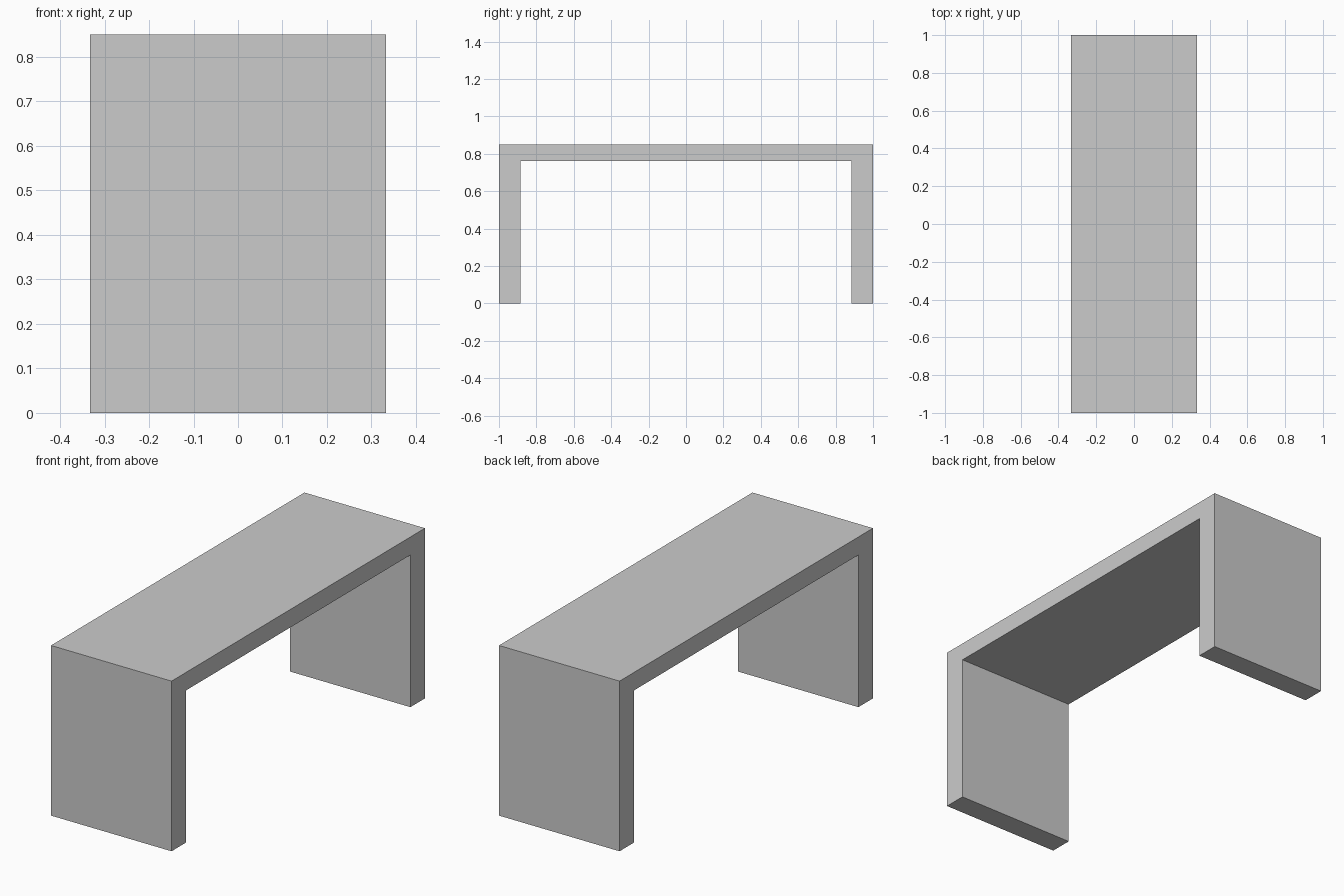
import bpy
import bmesh

HALF_WIDTH = 0.333
HEIGHT = 0.85
LEG_INNER = 0.885
UNDERSIDE = 0.76

cube = bpy.data.objects.get("Cube")
if cube:
    bpy.data.objects.remove(cube, do_unlink=True)

# Plain grey material
grey = bpy.data.materials.new("plain_grey")
grey.use_nodes = True
colour = (0.6, 0.6, 0.6, 1)
grey.diffuse_color = colour
grey.node_tree.nodes["Principled BSDF"].inputs["Base Color"].default_value = colour

# Bench: one side profile, mirrored front to back, swept across the width
half = [(0, HEIGHT), (1, HEIGHT), (1, 0), (LEG_INNER, 0), (LEG_INNER, UNDERSIDE)]
profile = half[1:] + [(-y, z) for y, z in reversed(half[1:])]

bm = bmesh.new()
side = bm.faces.new([bm.verts.new((-HALF_WIDTH, y, z)) for y, z in profile])
swept = bmesh.ops.extrude_face_region(bm, geom=[side])
moved = [v for v in swept["geom"] if isinstance(v, bmesh.types.BMVert)]
bmesh.ops.translate(bm, verts=moved, vec=(2 * HALF_WIDTH, 0, 0))

# Close the starting side if the sweep removed it
bmesh.ops.holes_fill(bm, edges=[e for e in bm.edges if e.is_boundary], sides=0)
bmesh.ops.recalc_face_normals(bm, faces=bm.faces)

mesh = bpy.data.meshes.new("bench")
bm.to_mesh(mesh)
bm.free()
mesh.materials.append(grey)
bench = bpy.data.objects.new("bench", mesh)
bpy.context.collection.objects.link(bench)
